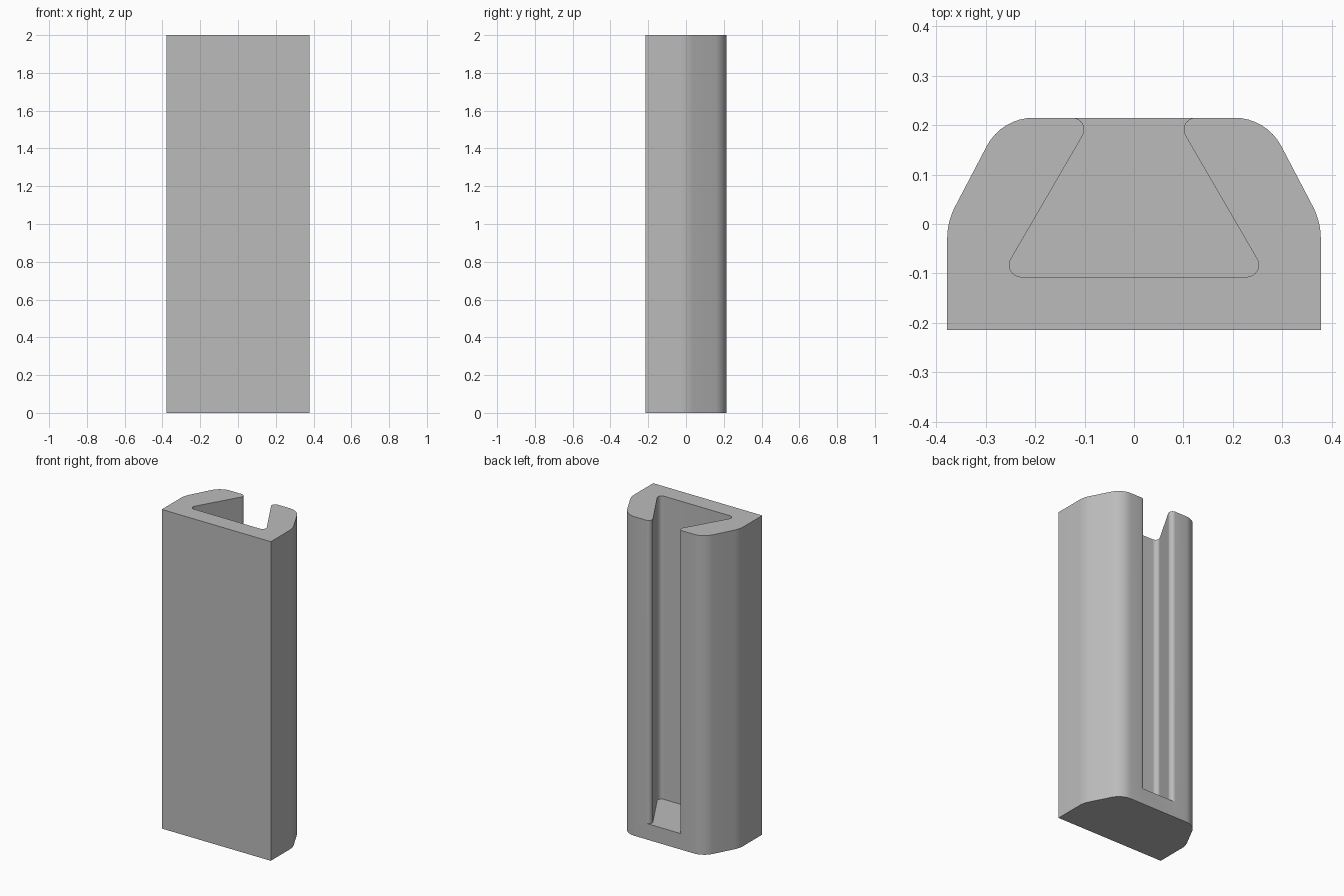
import bpy, bmesh, math
from mathutils import Vector

cube = bpy.data.objects.get("Cube")
if cube:
    bpy.data.objects.remove(cube, do_unlink=True)

HEIGHT, FLOOR = 2.0, 0.1
FRONT, BACK = -0.215, 0.215


def fillet(before, corner, after, radius, steps=8):
    """Points of an arc that rounds a corner of a profile."""
    a, c, b = Vector(before), Vector(corner), Vector(after)
    u, v = (a - c).normalized(), (b - c).normalized()
    half = u.angle(v) / 2
    centre = c + (u + v).normalized() * radius / math.sin(half)
    start = c + u * radius / math.tan(half) - centre
    end = c + v * radius / math.tan(half) - centre
    sweep = start.angle_signed(end)
    points = []
    for i in range(steps + 1):
        t = -sweep * i / steps
        points.append(centre + Vector((start.x * math.cos(t) - start.y * math.sin(t),
                                       start.x * math.sin(t) + start.y * math.cos(t))))
    return points


def mirrored(half):
    return half + [Vector((-p.x, p.y)) for p in reversed(half)]


# Half profiles: both start at the rim of the slot, on the back
shoulder, hip, base = (0.268, BACK), (0.378, 0.005), (0.378, FRONT)
lip, pocket = (0.083, BACK), (0.27, -0.107)
rim_arc = fillet((0.268, BACK), lip, pocket, 0.024)
outer_half = [rim_arc[0]] + fillet(lip, shoulder, hip, 0.107)
outer_half += fillet(shoulder, hip, base, 0.14) + [Vector(base)]
slot_half = rim_arc + fillet(lip, pocket, (0, -0.107), 0.024)
outer, slot = mirrored(outer_half), mirrored(slot_half)

# Solid floor below, channel section above
bm = bmesh.new()


def ring(points, z):
    return [bm.verts.new((p.x, p.y, z)) for p in points]


def walls(low, high):
    for i in range(len(low)):
        j = (i + 1) % len(low)
        bm.faces.new((low[i], low[j], high[j], high[i]))


section = outer + slot[-2:0:-1]
bottom, middle, top = ring(outer, 0), ring(section, FLOOR), ring(section, HEIGHT)
n = len(outer)
bm.faces.new(bottom)
walls(bottom, middle[:n])
bm.faces.new([middle[0]] + middle[n - 1:])
walls(middle, top)
bm.faces.new(top)
bmesh.ops.recalc_face_normals(bm, faces=bm.faces)

mesh = bpy.data.meshes.new("slotted_holder")
bm.to_mesh(mesh)
bm.free()
holder = bpy.data.objects.new("slotted_holder", mesh)
bpy.context.collection.objects.link(holder)

# Plain grey finish
grey = bpy.data.materials.new("grey")
grey.use_nodes = True
colour = (0.5, 0.5, 0.5, 1)
grey.diffuse_color = colour
grey.node_tree.nodes["Principled BSDF"].inputs["Base Color"].default_value = colour
mesh.materials.append(grey)

bpy.ops.object.select_all(action='DESELECT')
holder.select_set(True)
bpy.context.view_layer.objects.active = holder
bpy.ops.object.shade_smooth_by_angle(angle=math.radians(30))
